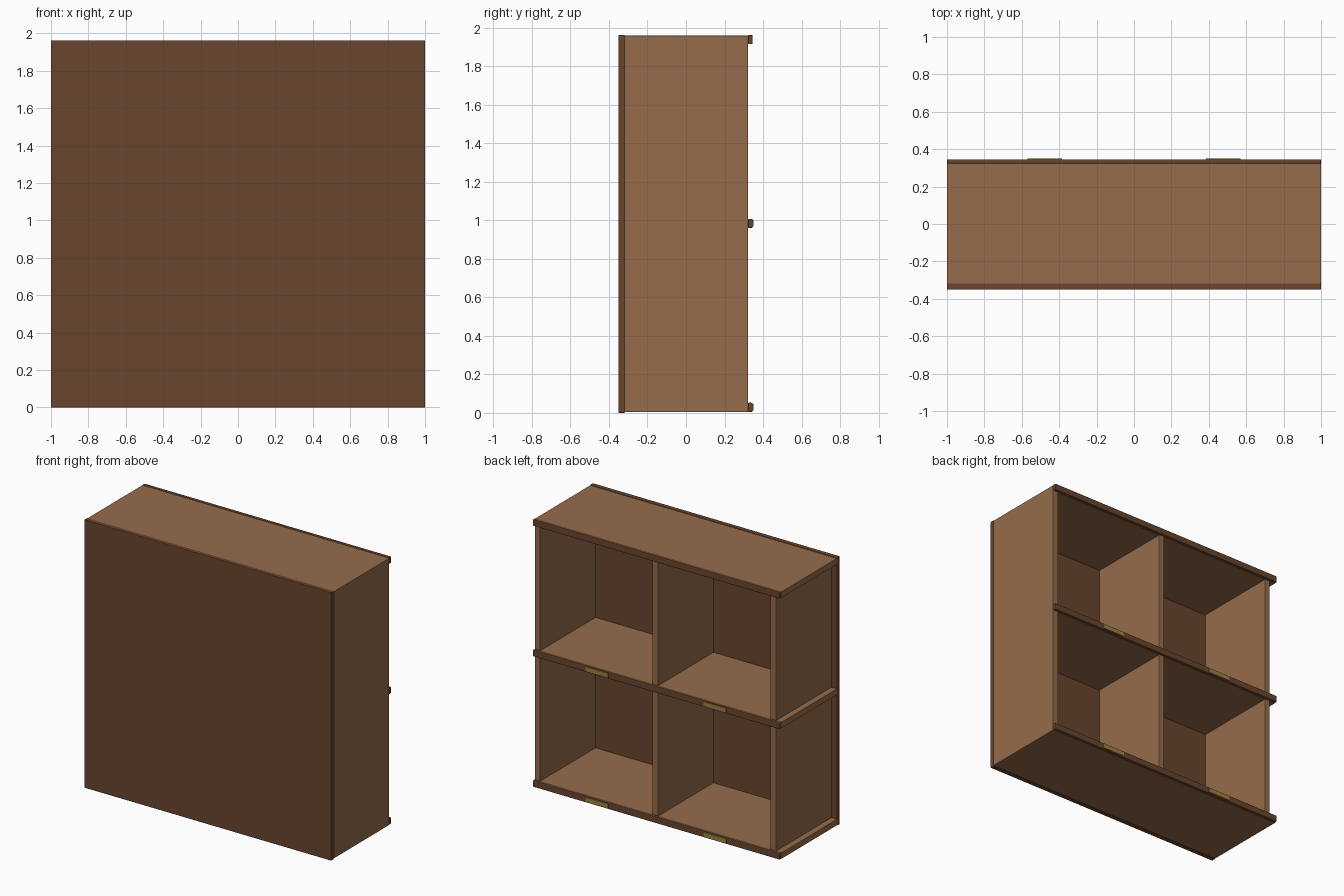
import bpy
import bmesh

if "Cube" in bpy.data.objects:
    bpy.data.objects.remove(bpy.data.objects["Cube"])


def material(name, color):
    m = bpy.data.materials.new(name)
    m.diffuse_color = (*color, 1.0)
    m.use_nodes = True
    m.node_tree.nodes["Principled BSDF"].inputs["Base Color"].default_value = m.diffuse_color
    return m


light_wood = material("light_wood", (0.30, 0.15, 0.07))
dark_wood = material("dark_wood", (0.14, 0.06, 0.027))
brass = material("brass", (0.33, 0.22, 0.05))


def box(name, x, y, z, mat, bevel=0.004):
    """Box from (min, max) ranges with slightly eased edges."""
    bm = bmesh.new()
    bmesh.ops.create_cube(bm, size=1.0)
    for v in bm.verts:
        v.co = [r[0] if c < 0 else r[1] for c, r in zip(v.co, (x, y, z))]
    if bevel:
        bmesh.ops.bevel(bm, geom=bm.edges[:], offset=bevel, segments=2,
                        profile=0.5, affect='EDGES')
    mesh = bpy.data.meshes.new(name)
    bm.to_mesh(mesh)
    bm.free()
    mesh.materials.append(mat)
    obj = bpy.data.objects.new(name, mesh)
    bpy.context.collection.objects.link(obj)
    return obj


PITCH = 0.955       # size of one cubby, board included
BOARD = 0.045       # board thickness
Y = (-0.319, 0.323)  # board depth

# Closed panel on the front side
box("back_panel", (-1, 1), (-0.351, -0.318), (0, 1.963), dark_wood)

# Uprights: each stands at the +x edge of its cubby, so the -x one is inset
for i, name in enumerate(("left_upright", "middle_upright", "right_upright")):
    x0 = (i - 1) * PITCH
    z = (0.005, 1.959) if i == 2 else (0.02, 1.94)
    box(name, (x0, x0 + BOARD), Y, z, light_wood, 0.003)

# Shelves with trim lips, and label plates on the lower two
for i, level in enumerate(("bottom", "middle", "top")):
    z0 = 0.004 + i * PITCH
    box(level + "_shelf", (-1, 0.997), Y, (z0, z0 + BOARD), light_wood, 0.002)
    box(level + "_lip", (-1, 1), (0.322, 0.346), (z0 + 0.001, z0 + 0.049),
        dark_wood, 0.006)
    if i < 2:
        for side, cx in (("left", -PITCH / 2), ("right", PITCH / 2)):
            box(f"{level}_{side}_label", (cx - 0.092, cx + 0.092),
                (0.343, 0.351), (z0 + 0.008, z0 + 0.042), brass, 0.001)
